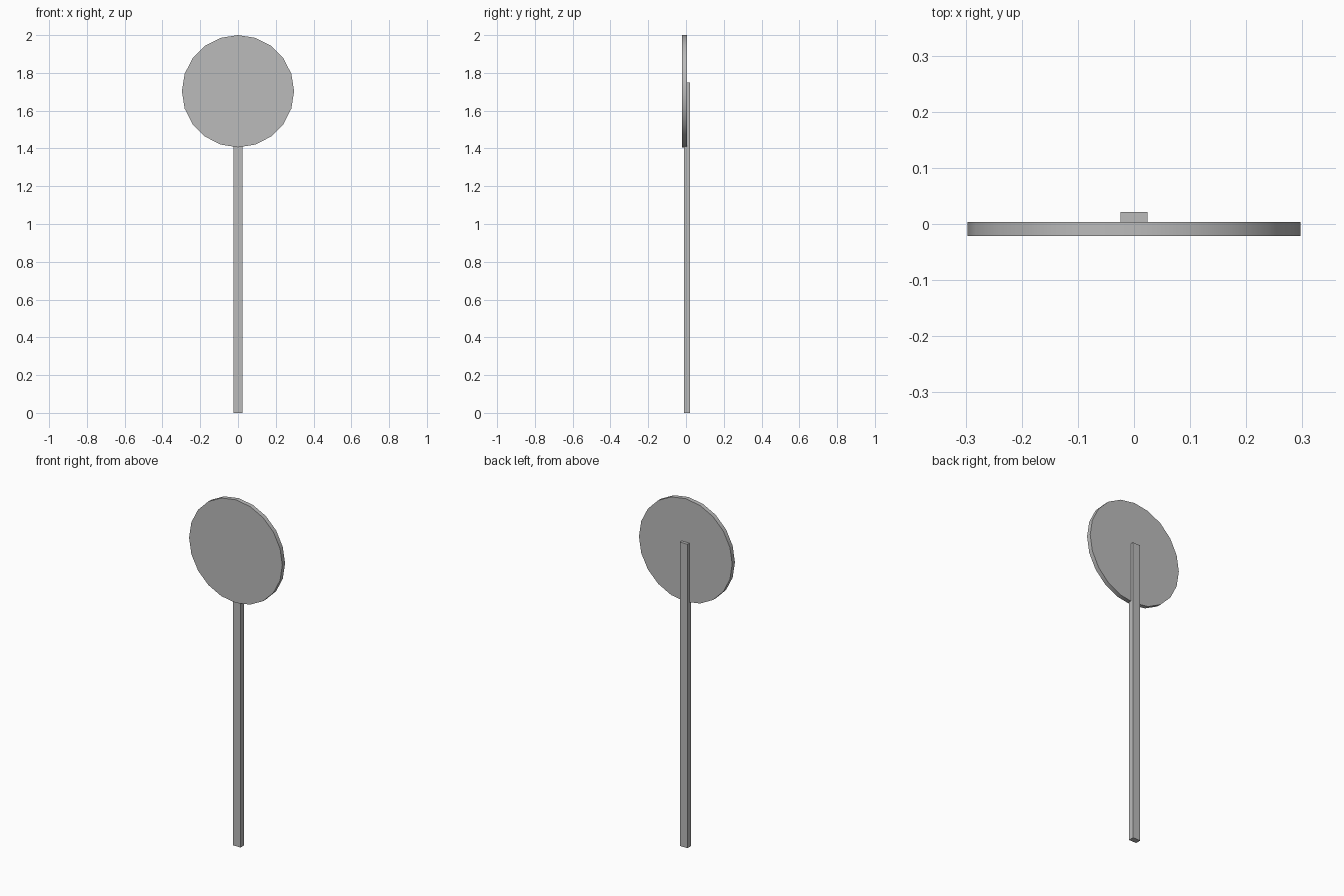
import bpy
import math

cube = bpy.data.objects.get("Cube")
if cube:
    bpy.data.objects.remove(cube, do_unlink=True)

# One plain grey for the whole model
grey = bpy.data.materials.new("plain_grey")
grey.use_nodes = True
colour = (0.5, 0.5, 0.5, 1)
grey.diffuse_color = colour
grey.node_tree.nodes["Principled BSDF"].inputs["Base Color"].default_value = colour


def finish(name):
    obj = bpy.context.object
    obj.name = name
    obj.data.name = name
    obj.data.materials.append(grey)
    bpy.ops.object.transform_apply(location=False, rotation=True, scale=True)
    return obj


# Round sign plate: 20 sides, a corner at the top, smooth rim
radius = 0.297
bpy.ops.mesh.primitive_cylinder_add(
    vertices=20, radius=radius, depth=0.025,
    location=(0, -0.0085, 2 - radius), rotation=(math.pi / 2, 0, 0))
finish("sign_plate")
bpy.ops.object.shade_smooth_by_angle(angle=math.radians(30))

# Flat post, running up behind the plate
post_height = 1.75
bpy.ops.mesh.primitive_cube_add(size=1, location=(0, 0.005, post_height / 2))
bpy.context.object.scale = (0.048, 0.032, post_height)
finish("post")
